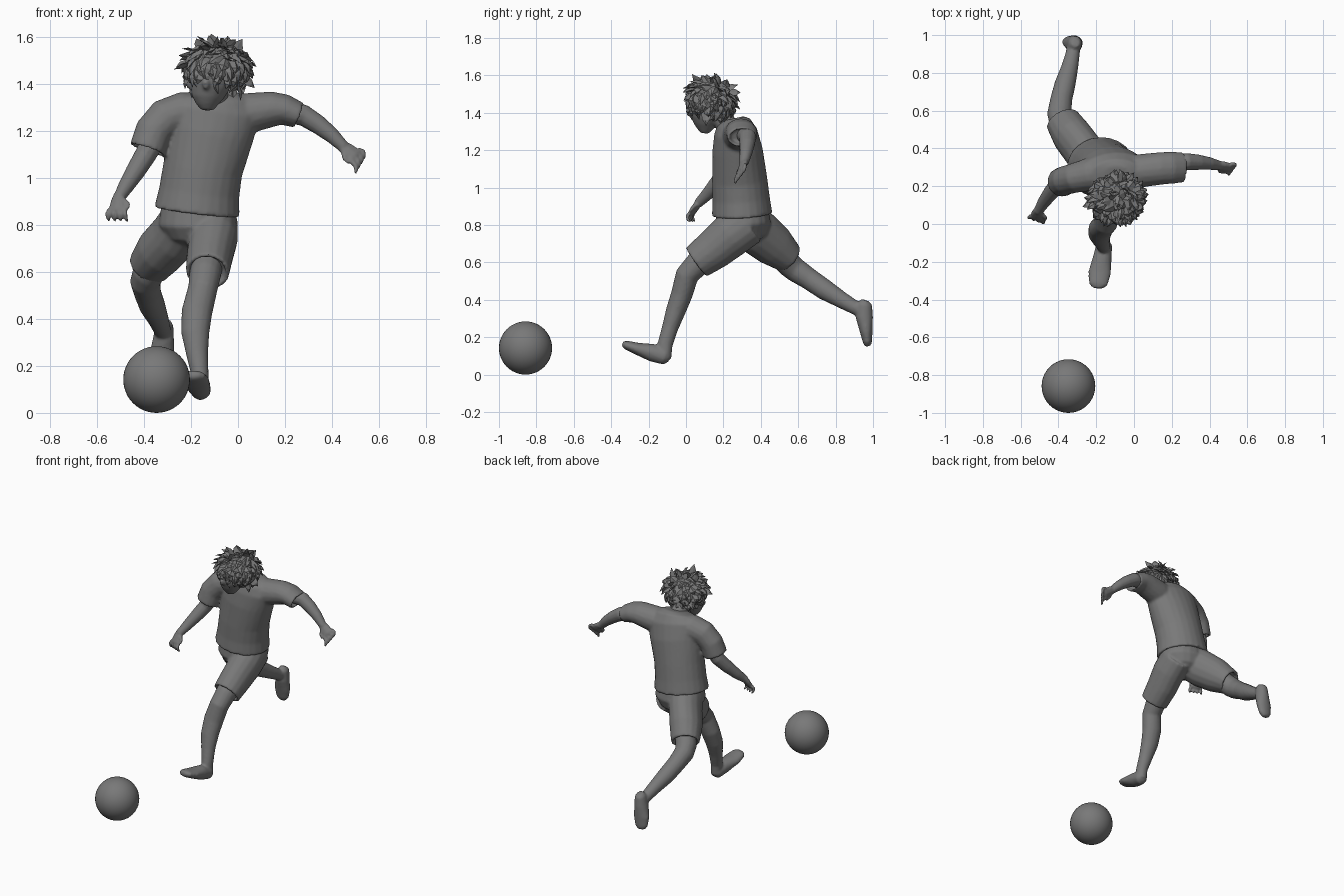
import bpy, bmesh, math, random
from mathutils import Vector as V

random.seed(4)
grey = bpy.data.materials.new("dark_grey")
grey.diffuse_color = (.19, .19, .19, 1)


def loft(bm, rings, side=(1, 0, 0), n=16, lip=False):
    """Closed tube through rings (x, y, z, radius along side, other radius)."""
    pts = [V(r[:3]) for r in rings]
    frames = []
    for i, r in enumerate(rings):
        t = (pts[min(i + 1, len(pts) - 1)] - pts[max(i - 1, 0)]).normalized()
        u = V(side) - t * t.dot(V(side))
        u.normalize()
        frames.append((pts[i], u * r[3], t.cross(u) * r[-1]))
    if lip:  # recessed opening at the last ring
        p, u, v = frames[-1]
        frames += [(p, u * .82, v * .82), (p - t * .035, u * .78, v * .78)]
    loops = []
    for p, u, v in frames:
        loops.append([bm.verts.new(p + u * math.cos(a) + v * math.sin(a))
                      for a in (2 * math.pi * k / n for k in range(n))])
    for a, b in zip(loops, loops[1:]):
        for k in range(n):
            bm.faces.new((a[k], a[(k + 1) % n], b[(k + 1) % n], b[k]))
    bm.faces.new(loops[0])
    bm.faces.new(loops[-1])


def finish(name, bm, voxel=0, smooth=True):
    """Turn a bmesh into an object; fuse overlapping lofts by remeshing."""
    bmesh.ops.recalc_face_normals(bm, faces=bm.faces)
    me = bpy.data.meshes.new(name)
    bm.to_mesh(me)
    bm.free()
    me.materials.append(grey)
    ob = bpy.data.objects.new(name, me)
    bpy.context.collection.objects.link(ob)
    for p in me.polygons:
        p.use_smooth = smooth
    if voxel:
        m = ob.modifiers.new("fuse", 'REMESH')
        m.mode, m.voxel_size, m.use_smooth_shade = 'VOXEL', voxel, True
        s = ob.modifiers.new("soften", 'SMOOTH')
        s.iterations, s.factor = 4, .5
    return ob


def fused(name, voxel, *lofts):
    bm = bmesh.new()
    for args in lofts:
        loft(bm, **args)
    return finish(name, bm, voxel)


# ball
bm = bmesh.new()
bmesh.ops.create_uvsphere(bm, u_segments=40, v_segments=24, radius=.142)
bmesh.ops.translate(bm, verts=bm.verts, vec=(-.347, -.858, .142))
finish("ball", bm)

# shirt: body and two sleeves
fused("shirt", .009,
      dict(rings=[(-.09, .25, 1.368, .075, .06), (-.09, .254, 1.35, .14, .09),
                  (-.095, .265, 1.3, .195, .115), (-.115, .275, 1.2, .185, .135),
                  (-.15, .287, 1.04, .17, .148), (-.165, .295, .94, .172, .153),
                  (-.175, .30, .855, .183, .162)], n=24, lip=True),
      dict(rings=[(-.16, .27, 1.27, .09), (-.24, .262, 1.28, .088), (-.31, .245, 1.255, .08, .085),
                  (-.36, .232, 1.2, .077, .08), (-.387, .22, 1.12, .078)], side=(0, 1, 0), lip=True),
      dict(rings=[(-.04, .27, 1.265, .09), (.06, .285, 1.28, .088, .085),
                  (.15, .295, 1.295, .086, .075), (.2, .298, 1.292, .085, .066),
                  (.262, .30, 1.267, .08, .056)], side=(0, 1, 0), lip=True))

# shorts: pelvis and two legs
fused("shorts", .009,
      dict(rings=[(-.17, .30, .90, .155, .135), (-.17, .305, .80, .17, .15),
                  (-.17, .31, .74, .13, .12), (-.17, .31, .71, .07, .07)], n=20),
      dict(rings=[(-.1, .33, .81, .1, .12), (-.105, .24, .745, .105, .12),
                  (-.12, .15, .67, .1, .11), (-.13, .055, .60, .093, .095)], lip=True),
      dict(rings=[(-.22, .32, .82, .11, .12), (-.27, .39, .755, .105, .125),
                  (-.33, .47, .69, .105, .115), (-.38, .55, .622, .093, .085)], lip=True))

# front leg with foot
fused("front_leg", .008,
      dict(rings=[(-.12, .18, .69, .07), (-.14, .06, .59, .068), (-.15, .005, .53, .063),
                  (-.175, -.022, .43, .066, .058), (-.182, -.055, .34, .06, .053),
                  (-.174, -.085, .25, .047, .044), (-.162, -.112, .16, .037, .041),
                  (-.158, -.118, .09, .037, .04)]),
      dict(rings=[(-.155, -.088, .085, .024, .022), (-.157, -.108, .095, .042, .044),
                  (-.168, -.18, .117, .05, .048), (-.182, -.26, .138, .06, .033),
                  (-.19, -.32, .158, .05, .024), (-.192, -.34, .164, .027, .013)]))

# back leg with foot
fused("back_leg", .008,
      dict(rings=[(-.32, .46, .69, .07), (-.385, .55, .59, .068), (-.395, .585, .56, .065),
                  (-.385, .66, .51, .058), (-.365, .74, .455, .056), (-.34, .83, .4, .045),
                  (-.325, .9, .36, .038), (-.32, .94, .34, .036)]),
      dict(rings=[(-.31, .96, .397, .022, .022), (-.312, .953, .377, .037, .042),
                  (-.318, .953, .31, .046, .047), (-.326, .963, .235, .055, .035),
                  (-.33, .97, .175, .045, .025), (-.332, .973, .152, .025, .016)]))


def arm(name, rings, out, spread, curl):
    """Arm tube, flat palm, four curled fingers and a thumb."""
    w, out, spread, curl = V(rings[-1][:3]), V(out).normalized(), V(spread).normalized(), V(curl).normalized()
    parts = [dict(rings=rings, side=(0, 1, 0), n=12)]

    def tube(side, *pr):
        parts.append(dict(rings=[(*p, *r) for p, r in pr], side=side, n=8))
    tube(spread, (w - out * .02, (.025, .022)), (w + out * .02, (.035, .02)),
         (w + out * .06, (.038, .017)), (w + out * .072, (.03, .012)))
    off = out.cross(spread)
    for i in range(4):
        b = w + out * .055 + spread * (i - 1.5) * .022
        m = b + out * (.022 + .004 * i) + spread * (i - 1.5) * .005
        tube(spread + off * .1, (b, (.011,)), (m, (.0105,)),
             (m + (out * .5 + curl) * .016, (.0095,)), (m + out * .006 + curl * .032, (.006,)))
    b = w + out * .015 + spread * .025
    tube(off, (b, (.012,)), (b + spread * .02 + out * .02, (.011,)),
         (b + spread * .024 + out * .045, (.007,)))
    fused(name, .006, *parts)


arm("right_arm", [(-.27, .255, 1.27, .055), (-.35, .235, 1.18, .053), (-.4, .215, 1.09, .046),
                  (-.437, .17, 1.03, .042), (-.478, .115, .965, .034), (-.508, .065, .915, .025)],
    (-.12, -.5, -.75), (.95, -.25, .1), (.25, .5, -.6))
arm("left_arm", [(.08, .29, 1.295, .055), (.2, .315, 1.285, .05), (.28, .33, 1.268, .046),
                 (.34, .327, 1.23, .041), (.4, .32, 1.183, .034), (.452, .31, 1.132, .025)],
    (.75, -.2, -.55), (-.5, -.5, -.6), (-.2, -.2, -1))

# head with neck, nose and ears
ears = [dict(rings=[(-.105 + s * .085, .115, 1.41, .02, .03), (-.105 + s * .1, .12, 1.412, .026, .034),
                    (-.105 + s * .112, .125, 1.414, .015, .022)], side=(0, 1, 0), n=10) for s in (-1, 1)]
fused("head", .008,
      dict(rings=[(-.13, .1, 1.29, .026, .022), (-.13, .102, 1.315, .048, .045),
                  (-.13, .103, 1.345, .068, .065), (-.122, .105, 1.385, .083, .087),
                  (-.112, .115, 1.44, .095, .1), (-.1, .122, 1.5, .098, .1),
                  (-.092, .13, 1.55, .05, .05)]),
      dict(rings=[(-.09, .24, 1.3, .065), (-.098, .2, 1.36, .055), (-.105, .14, 1.43, .055)]),
      dict(rings=[(-.132, .03, 1.43, .01), (-.138, .012, 1.405, .016), (-.137, .018, 1.39, .014),
                  (-.136, .03, 1.382, .008)], n=8),
      *ears)

# hair: faceted cap covered in chunky spiky locks
centre, size = V((-.09, .132, 1.465)), V((.127, .114, .1))
crown = V((.05, .3, 1)).normalized()
bm = bmesh.new()
bmesh.ops.create_icosphere(bm, subdivisions=3, radius=.97)


def bald(n):
    return n.z < -.72 or (n.y < -.25 and n.z < -.42)


bmesh.ops.delete(bm, geom=[v for v in bm.verts if bald(v.co)], context='VERTS')
for v in bm.verts:
    v.co = centre + v.co * size
count = 230
for i in range(count):
    z = 1 - 2 * (i + .5) / count
    a = i * 2.39996
    r = math.sqrt(1 - z * z)
    n = V((r * math.cos(a), r * math.sin(a), z))
    if bald(n):
        continue
    flow = -(crown - n * crown.dot(n))
    jitter = V([random.uniform(-.5, .5) for _ in range(3)])
    fringe = n.y < -.3 and n.z < .4
    d = (n * (.15 if fringe else .4) + flow * .9 + jitter * (.5 if fringe else 1)).normalized()
    base = centre + n * size * .97
    wide = d.cross(n).normalized() * random.uniform(.02, .032)
    thick = n * .015
    bend = base + d * .03 + n * .008
    tip = bm.verts.new(base + d * random.uniform(.05, .075))
    low = [bm.verts.new(base + o - d * .012) for o in (wide, thick, -wide, -thick)]
    mid = [bm.verts.new(bend + o * .75) for o in (wide, thick, -wide, -thick)]
    for k in range(4):
        j = (k + 1) % 4
        bm.faces.new((low[k], low[j], mid[j], mid[k]))
        bm.faces.new((mid[k], mid[j], tip))
    bm.faces.new(low[::-1])
finish("hair", bm, smooth=False)
